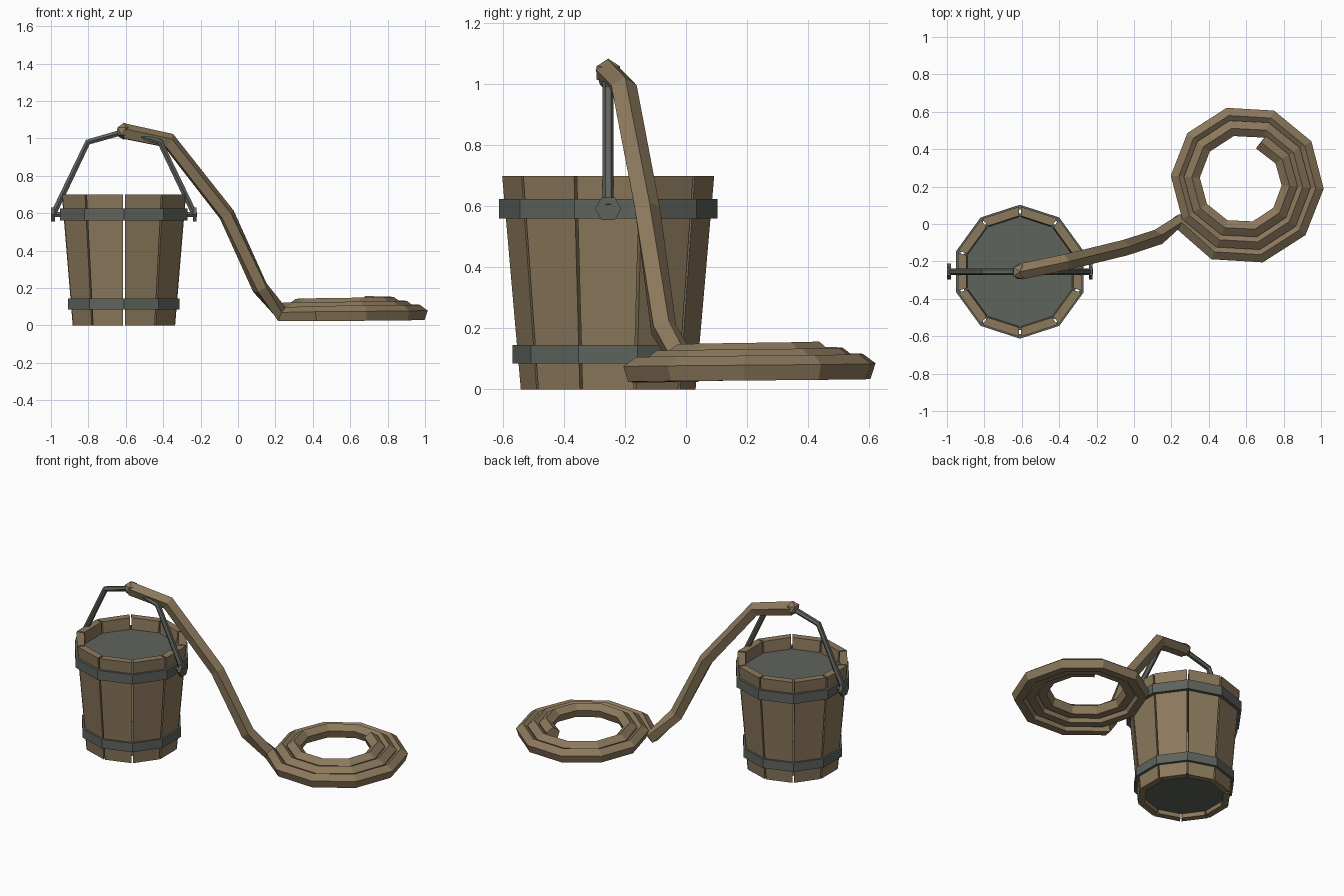
import bpy, bmesh
from math import sin, cos, radians, pi
from mathutils import Vector, Matrix

if "Cube" in bpy.data.objects:
    bpy.data.objects.remove(bpy.data.objects["Cube"])


def material(name, rgb):
    m = bpy.data.materials.new(name)
    m.use_nodes = True
    m.diffuse_color = (*rgb, 1)
    m.node_tree.nodes["Principled BSDF"].inputs["Base Color"].default_value = (*rgb, 1)
    return m


WOOD = material("brown wood", (0.26, 0.19, 0.107))
METAL = material("grey metal", (0.113, 0.125, 0.107))
CENTRE = Vector((-0.61, -0.255, 0))


def finish(name, bm, mat):
    bmesh.ops.recalc_face_normals(bm, faces=bm.faces[:])
    mesh = bpy.data.meshes.new(name)
    bm.to_mesh(mesh)
    bm.free()
    mesh.materials.append(mat)
    ob = bpy.data.objects.new(name, mesh)
    bpy.context.collection.objects.link(ob)
    return ob


def bridge(bm, rings, closed=False):
    """Join rings of vertices into a tube, capped unless closed."""
    n = len(rings[0])
    pairs = list(zip(rings, rings[1:] + rings[:1])) if closed else list(zip(rings, rings[1:]))
    for a, b in pairs:
        for i in range(n):
            j = (i + 1) % n
            bm.faces.new((a[i], a[j], b[j], b[i]))
    if not closed:
        bm.faces.new(rings[0])
        bm.faces.new(rings[-1])


def sweep(name, points, radius, sides, up, mat):
    """Sweep a regular polygon, one corner towards up, along a path."""
    pts = [Vector(p) for p in points]
    bm = bmesh.new()
    rings = []
    for i, p in enumerate(pts):
        before = (p - pts[i - 1]).normalized() if i else Vector()
        after = (pts[i + 1] - p).normalized() if i < len(pts) - 1 else Vector()
        t = (before + after).normalized()
        side = t.cross(Vector(up)).normalized()
        top = side.cross(t)
        angles = [2 * pi * k / sides for k in range(sides)]
        rings.append([bm.verts.new(p + radius * (top * cos(a) + side * sin(a))) for a in angles])
    bridge(bm, rings)
    return finish(name, bm, mat)


def on_wall(angle, radius, z):
    return CENTRE + Vector((radius * cos(angle), radius * sin(angle), z))


SIDES = 10
STEP = 2 * pi / SIDES
START = pi / 2

# Tapered staves with narrow gaps between them
bm = bmesh.new()
for k in range(SIDES):
    a, b = START + k * STEP, START + (k + 1) * STEP
    rings = []
    for z, outer, inner in ((0, 0.288, 0.245), (0.7, 0.349, 0.3)):
        corners = [on_wall(a, outer, z), on_wall(b, outer, z),
                   on_wall(b, inner, z), on_wall(a, inner, z)]
        along = (corners[1] - corners[0]).normalized() * 0.005
        shifts = (along, -along, -along, along)
        rings.append([bm.verts.new(c + s) for c, s in zip(corners, shifts)])
    bridge(bm, rings)
finish("staves", bm, WOOD)

# Two hoops around the staves
for name, low, high, inner, outer in (("lower_hoop", 0.085, 0.145, 0.291, 0.313),
                                      ("upper_hoop", 0.56, 0.624, 0.334, 0.358)):
    bm = bmesh.new()
    profile = ((inner, low), (outer, low), (outer, high), (inner, high))
    rings = [[bm.verts.new(on_wall(START + k * STEP, r, z)) for r, z in profile]
             for k in range(SIDES)]
    bridge(bm, rings, closed=True)
    finish(name, bm, METAL)

# Water surface and bucket floor
for name, z, radius in (("water", 0.625, 0.3), ("floor", 0.03, 0.25)):
    bm = bmesh.new()
    bm.faces.new([bm.verts.new(on_wall(START + k * STEP, radius, z)) for k in range(SIDES)])
    finish(name, bm, METAL)

# Bail handle
arch = [(-0.375, 0.6), (-0.193, 0.98), (0, 1.035), (0.193, 0.98), (0.375, 0.6)]
sweep("handle", [CENTRE + Vector((x, 0, z)) for x, z in arch], 0.018, 6, (0, 1, 0), METAL)

# Pivot pins and hexagonal caps on both sides
for name, s in (("left", 1), ("right", -1)):
    for part, x0, x1, radius in (("pin", 0.33, 0.39, 0.016), ("cap", 0.369, 0.389, 0.043)):
        ends = [CENTRE + Vector((s * x, 0, 0.592)) for x in (x0, x1)]
        sweep(f"{name}_{part}", ends, radius, 6, (0, 1, 0), METAL)

# Rope hanging from the handle, then coiled inwards and upwards
path = [(-0.61, -0.255, 1.035), (-0.37, -0.205, 0.985),
        (-0.06, -0.13, 0.59), (0.12, -0.075, 0.2)]
TURNS = 26
for k in range(TURNS + 1):
    a = radians(211) + k * STEP
    r = 0.413 - 0.007 * k
    path.append((0.588 + r * cos(a), 0.225 + r * sin(a), 0.057 + 0.0021 * k))
sweep("rope", path, 0.045, 5, (0, 0, 1), WOOD)

# Knot at the handle
bm = bmesh.new()
bmesh.ops.create_icosphere(bm, subdivisions=1, radius=0.046,
                           matrix=Matrix.Translation(CENTRE + Vector((0, 0, 1.038))))
finish("knot", bm, WOOD)
